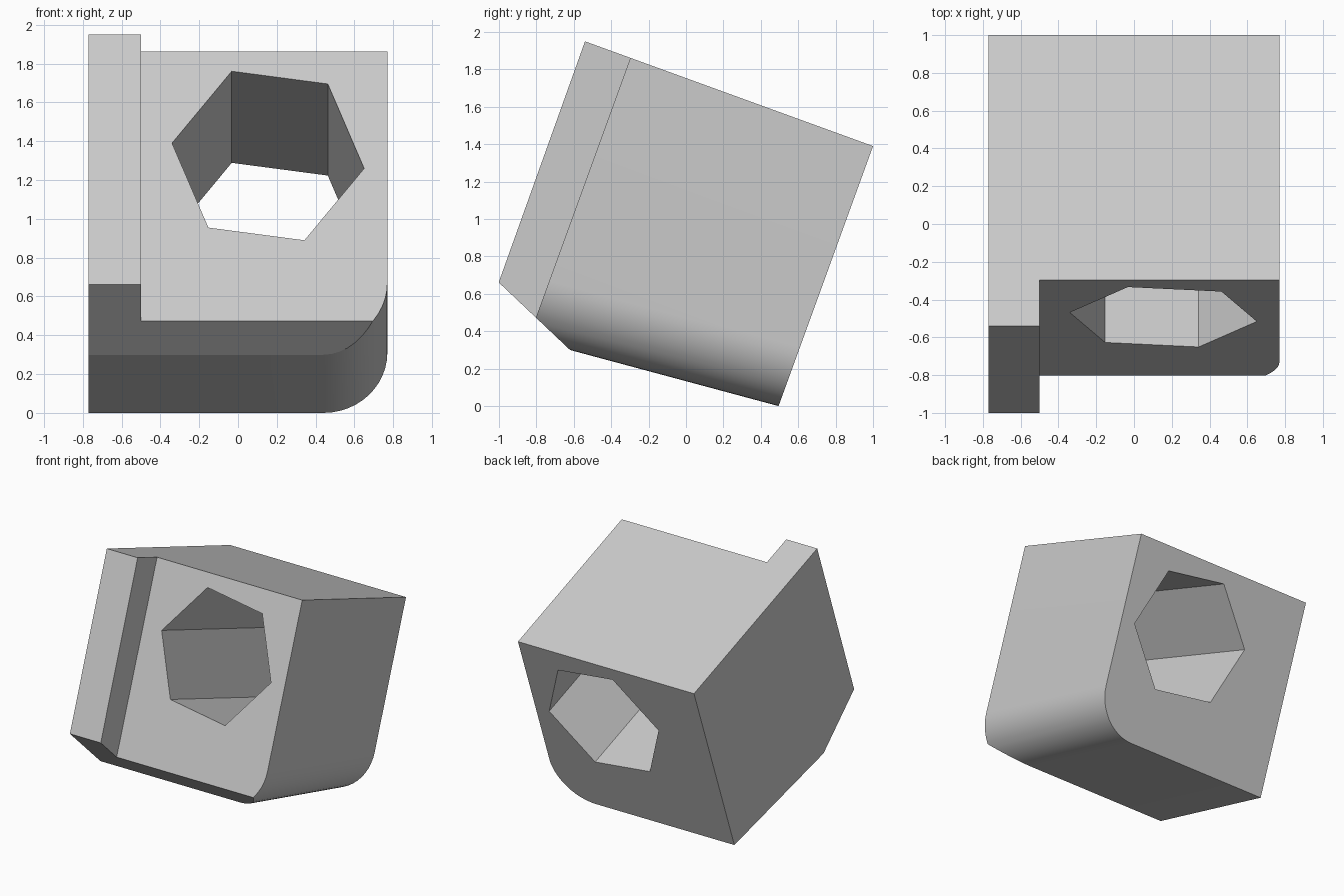
import bpy
import bmesh
from math import radians, cos, sin
from mathutils import Vector, Matrix

cube = bpy.data.objects.get("Cube")
if cube:
    bpy.data.objects.remove(cube, do_unlink=True)

HALF = 0.77
TILT = Matrix.Rotation(radians(-20), 3, 'X')
DEPTH = TILT @ Vector((0, 1, 0))
RISE = TILT @ Vector((0, 0, 1))

grey = bpy.data.materials.new("light grey")
grey.use_nodes = True
colour = (0.6, 0.6, 0.6, 1)
grey.diffuse_color = colour
grey.node_tree.nodes["Principled BSDF"].inputs["Base Color"].default_value = colour


def prism(points, sweep):
    """Closed solid swept from a flat outline."""
    bm = bmesh.new()
    face = bm.faces.new([bm.verts.new(p) for p in points])
    moved = bmesh.ops.extrude_face_region(bm, geom=[face], use_keep_orig=True)["geom"]
    bmesh.ops.translate(bm, vec=sweep,
                        verts=[g for g in moved if isinstance(g, bmesh.types.BMVert)])
    bmesh.ops.recalc_face_normals(bm, faces=bm.faces)
    return bm


def to_object(bm, name):
    mesh = bpy.data.meshes.new(name)
    bm.to_mesh(mesh)
    bm.free()
    mesh.materials.append(grey)
    obj = bpy.data.objects.new(name, mesh)
    bpy.context.collection.objects.link(obj)
    return obj


# Tilted block with a slightly sloping base
side = [(-0.54, 1.95), (1.0, 1.39), (0.495, 0), (-1.086, 0.425)]
bm = prism([Vector((-HALF, y, z)) for y, z in side], Vector((2 * HALF, 0, 0)))

# Rounded lower edge on the left side
low = [e for e in bm.edges if all(v.co.x > 0 and v.co.z < 0.6 for v in e.verts)]
bmesh.ops.bevel(bm, geom=low, offset=0.33, segments=12, profile=0.5, affect='EDGES')

# Chamfer along the lower front
bmesh.ops.bisect_plane(bm, geom=bm.verts[:] + bm.edges[:] + bm.faces[:],
                       plane_co=(0, -0.62, 0.3), plane_no=(0, -0.36, -0.38),
                       clear_outer=True)
bmesh.ops.holes_fill(bm, edges=[e for e in bm.edges if e.is_boundary], sides=0)
bmesh.ops.recalc_face_normals(bm, faces=bm.faces)
block = to_object(bm, "block")

# Step cutter leaves the raised strip on the right side
corner = Vector((-0.5, -0.80, 0.48))
step = [corner - RISE, corner + 2.5 * RISE,
        corner + 2.5 * RISE - DEPTH, corner - RISE - DEPTH]
step_cutter = to_object(prism(step, Vector((2, 0, 0))), "step_cutter")

# Six-sided through hole
centre = Vector((0.155, -0.492, 1.325))
ring = []
for k in range(6):
    a = radians(60 * k - 8)
    ring.append(centre - DEPTH + 0.5 * (cos(a) * Vector((1, 0, 0)) + sin(a) * RISE))
hole_cutter = to_object(prism(ring, DEPTH * 4), "hole_cutter")

bpy.ops.object.select_all(action='DESELECT')
bpy.context.view_layer.objects.active = block
block.select_set(True)
for cutter in (step_cutter, hole_cutter):
    cutter.hide_render = True
    mod = block.modifiers.new(cutter.name, 'BOOLEAN')
    mod.operation = 'DIFFERENCE'
    mod.solver = 'EXACT'
    mod.object = cutter
    bpy.ops.object.modifier_apply(modifier=mod.name)
    bpy.data.objects.remove(cutter, do_unlink=True)

bpy.ops.object.shade_smooth_by_angle(angle=radians(20))
